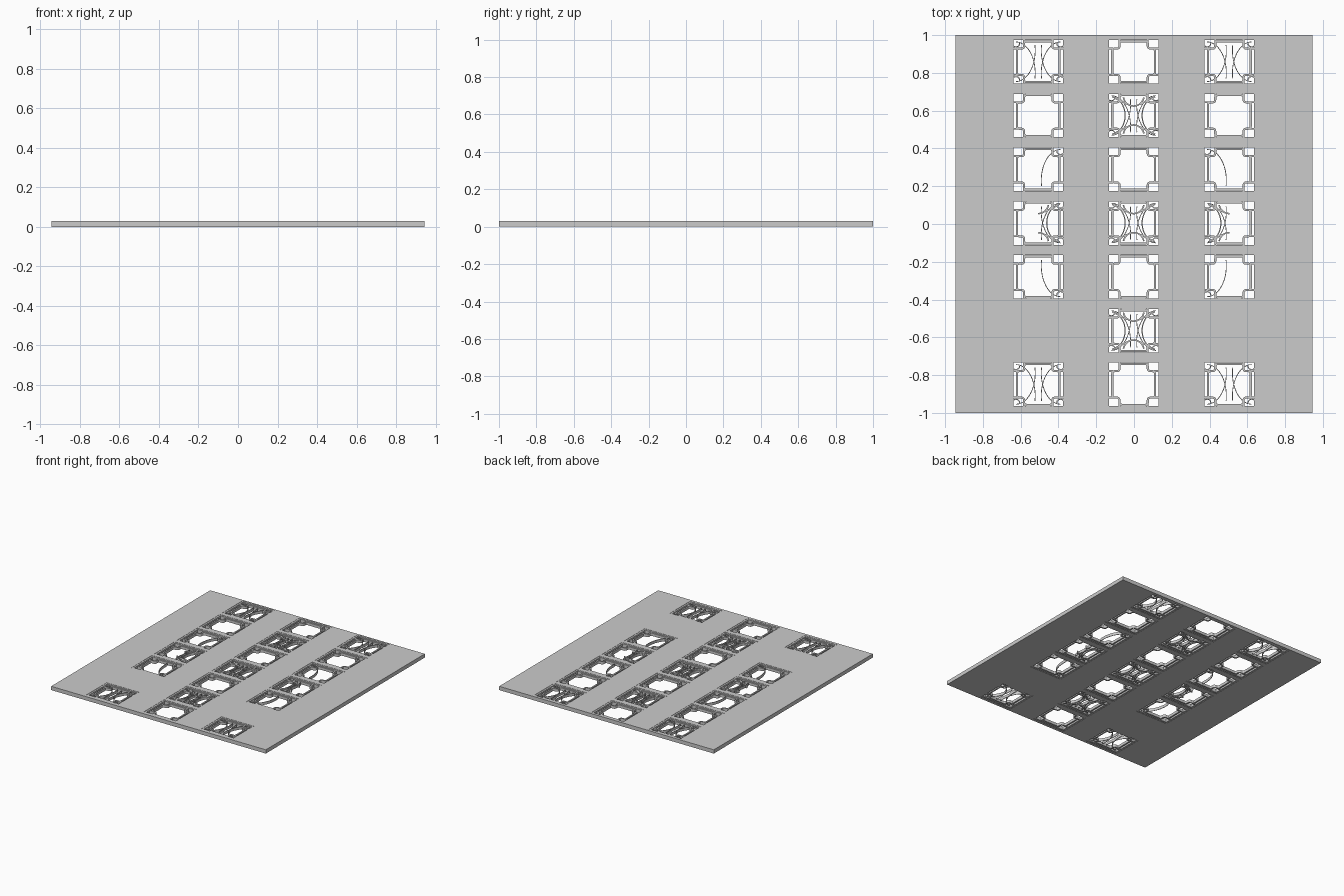
import bpy, bmesh, math
from mathutils import Vector

if "Cube" in bpy.data.objects:
    bpy.data.objects.remove(bpy.data.objects["Cube"])

T = 0.03                                  # panel thickness
HX, HY, FW = 0.145, 0.129, 0.014          # opening half sizes, frame width
COLS = [-0.507, -0.002, 0.505]
ROWS = [0.859 - 0.2847 * i for i in range(7)]
SOLID = {(0, 5), (2, 5)}                  # bays left closed


def finish(bm, name):
    bmesh.ops.recalc_face_normals(bm, faces=bm.faces)
    me = bpy.data.meshes.new(name)
    bm.to_mesh(me)
    bm.free()
    ob = bpy.data.objects.new(name, me)
    bpy.context.collection.objects.link(ob)
    return ob


def ribbon(bm, pts, w, z0, z1, closed=False):
    """Flat bar of width w following a 2D path, mitred at the bends."""
    p = [Vector(q) for q in pts]
    n = len(p)
    rings = []
    for i in range(n):
        a = p[i - 1] if (i or closed) else p[i]
        b = p[(i + 1) % n] if (i < n - 1 or closed) else p[i]
        d0 = (p[i] - a).normalized() if (p[i] - a).length else (b - p[i]).normalized()
        d1 = (b - p[i]).normalized() if (b - p[i]).length else d0
        n0, n1 = Vector((-d0.y, d0.x)), Vector((-d1.y, d1.x))
        m = (n0 + n1).normalized()
        m *= w / 2 / max(0.4, m.dot(n0))
        l, r = p[i] + m, p[i] - m
        rings.append([bm.verts.new((*q, z)) for q, z in
                      ((l, z0), (r, z0), (r, z1), (l, z1))])
    for i in range(n if closed else n - 1):
        a, b = rings[i], rings[(i + 1) % n]
        for k in range(4):
            bm.faces.new((a[k], a[(k + 1) % 4], b[(k + 1) % 4], b[k]))
    if not closed:
        bm.faces.new(rings[0])
        bm.faces.new(rings[-1])


def arc(cx, cy, rx, ry, a0, a1, n=10):
    return [(cx + rx * math.cos(math.radians(a0 + (a1 - a0) * i / n)),
             cy + ry * math.sin(math.radians(a0 + (a1 - a0) * i / n)))
            for i in range(n + 1)]


# pierced panel
bm = bmesh.new()
xs = sorted([-0.945, 0.945] + [c + s * HX for c in COLS for s in (-1, 1)])
ys = sorted([-1, 1] + [r + s * HY for r in ROWS for s in (-1, 1)])
holes = {(2 * c + 1, 2 * (6 - r) + 1) for c in range(3) for r in range(7)
         if (c, r) not in SOLID}
grid = [[bm.verts.new((x, y, 0)) for y in ys] for x in xs]
for i in range(len(xs) - 1):
    for j in range(len(ys) - 1):
        if (i, j) not in holes:
            bm.faces.new((grid[i][j], grid[i + 1][j], grid[i + 1][j + 1], grid[i][j + 1]))
top = bmesh.ops.extrude_face_region(bm, geom=bm.faces[:], use_keep_orig=True)["geom"]
bmesh.ops.translate(bm, verts=[v for v in top if isinstance(v, bmesh.types.BMVert)],
                    vec=(0, 0, T))
finish(bm, "pierced_panel")

LX, LY, N, R = 0.113, 0.108, 0.038, 0.012   # inner loop half sizes, notch, fillet


def notched_corner():
    # right side -> top side, stepping inward with rounded bends
    return (arc(LX - R, LY - N - R, R, R, 0, 90, 3)
            + arc(LX - N + R, LY - N + R, R, R, 270, 180, 3)
            + arc(LX - N - R, LY - R, R, R, 0, 90, 3))


def tile(name, cx, cy, arcs, scrolls):
    """arcs: corners (sx, sy) with a fine curve; scrolls: sides (sx) with bars."""
    bm = bmesh.new()
    z0, z1 = 0.004, T - 0.004

    def bar(pts, w=0.011, a=z0, b=z1, closed=False):
        ribbon(bm, [(cx + x, cy + y) for x, y in pts], w, a, b, closed)

    fx, fy = HX - FW / 2, HY - FW / 2
    bar([(-fx, -fy), (fx, -fy), (fx, fy), (-fx, fy)], FW, 0.002, T - 0.002, True)
    # loop with stepped corners
    c = notched_corner()
    loop = (c + [(-x, y) for x, y in reversed(c)] + [(-x, -y) for x, y in c]
            + [(x, -y) for x, y in reversed(c)])
    bar(loop, closed=True)
    for sx in (-1, 1):
        for sy in (-1, 1):
            # stubs tying the loop to the frame
            bar([(sx * (LX - N), sy * (LY - 0.02)), (sx * (LX - N), sy * (HY - FW))], 0.01)
            bar([(sx * (LX - 0.005), sy * (LY - N)), (sx * (HX - FW), sy * (LY - N))], 0.01)
            if (sx, sy) in arcs:
                # fine curve sweeping from the corner to mid-tile
                bar([(sx * x, sy * y) for x, y in
                     arc(0.118, -0.06, 0.102, 0.165, 90, 190, 14)], 0.004)
                bar([(sx * x, sy * y) for x, y in
                     arc(0.118, 0.098, 0.02, 0.02, 180, 360, 6)], 0.006)
            if sx in scrolls:
                # heavier crossing curve and rounded scroll near the edge
                bar([(sx * x, sy * y) for x, y in
                     arc(0.125, 0, 0.08, 0.1, 110, 180, 8)], 0.006)
                bar([(sx * x, sy * y) for x, y in
                     arc(0, 0.105, 0.055, 0.055, 270, 350, 6)], 0.008)
                bar([(sx * 0.035, sy * 0.06), (sx * LX, sy * 0.1)], 0.008)
    finish(bm, name)


ALL = {(a, b) for a in (-1, 1) for b in (-1, 1)}
for c, x in enumerate(COLS):
    side = 1 - c                            # direction toward the centre column
    for r, y in enumerate(ROWS):
        if (c, r) in SOLID:
            continue
        arcs, scrolls = set(), ()
        if c == 1 and r in (1, 3, 5):
            arcs, scrolls = ALL, (-1, 1)
        elif c != 1 and r in (0, 6):
            arcs = ALL
        elif c != 1 and r == 3:
            arcs, scrolls = {(side, 1), (side, -1)}, (side,)
        elif c != 1 and r in (2, 4):
            arcs = {(side, 1 if r == 2 else -1)}
        tile(f"lattice_tile_{c + 1}_{r + 1}", x, y, arcs, scrolls)
